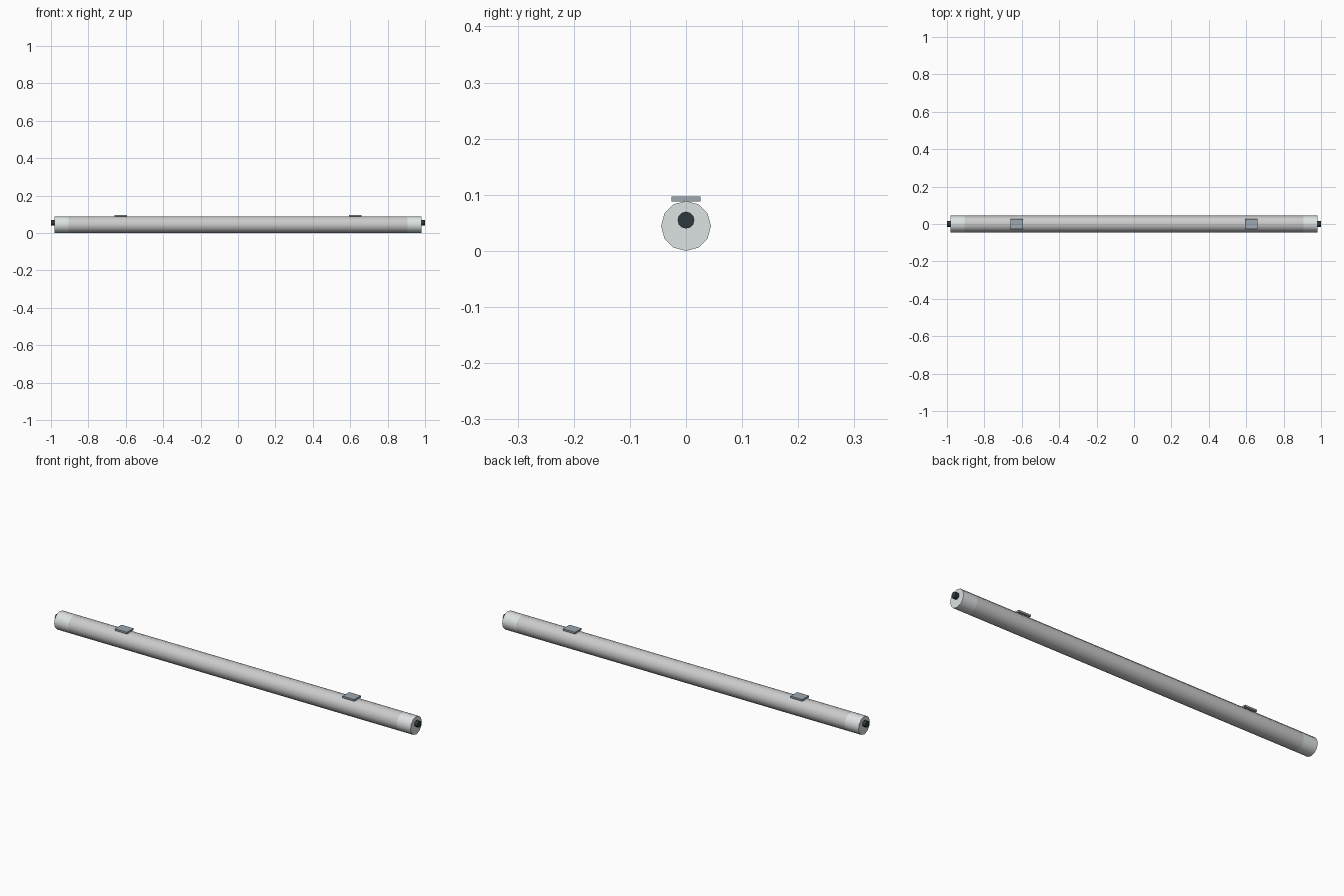
import bpy
import math

if "Cube" in bpy.data.objects:
    bpy.data.objects.remove(bpy.data.objects["Cube"])


def paint(obj, name, rgb):
    mat = bpy.data.materials.get(name) or bpy.data.materials.new(name)
    mat.diffuse_color = (*rgb, 1)
    mat.use_nodes = True
    mat.node_tree.nodes["Principled BSDF"].inputs["Base Color"].default_value = mat.diffuse_color
    obj.data.materials.append(mat)


def rod(name, x0, x1, z, radius, sides, mat, rgb):
    # Cylinder lying along x between x0 and x1
    bpy.ops.mesh.primitive_cylinder_add(
        vertices=sides, radius=radius, depth=abs(x1 - x0),
        location=((x0 + x1) / 2, 0, z), rotation=(0, math.pi / 2, 0))
    obj = bpy.context.object
    obj.name = name
    bpy.ops.object.transform_apply(location=False, rotation=True, scale=True)
    bpy.ops.object.shade_smooth_by_angle(angle=math.radians(40))
    paint(obj, mat, rgb)
    return obj


R = 0.0445

# Long tube body
rod("tube_body", -0.905, 0.905, R, R, 12, "warm_grey", (0.62, 0.61, 0.60))

for side, s in (("left", -1), ("right", 1)):
    # Pale end cap
    rod(f"{side}_end_cap", s * 0.905, s * 0.982, R, R, 12,
        "pale_grey", (0.72, 0.76, 0.76))

    # Dark cable gland, slightly above the tube axis
    rod(f"{side}_cable_gland", s * 0.975, s * 1.0, 0.055, 0.015, 12,
        "near_black", (0.03, 0.04, 0.045))

    # Flat mounting clip on top
    bpy.ops.mesh.primitive_cube_add(size=1, location=(s * 0.627, 0, 0.0925))
    clip = bpy.context.object
    clip.name = f"{side}_mounting_clip"
    clip.scale = (0.066, 0.052, 0.009)
    bpy.ops.object.transform_apply(location=False, rotation=False, scale=True)
    paint(clip, "blue_grey", (0.34, 0.39, 0.44))
